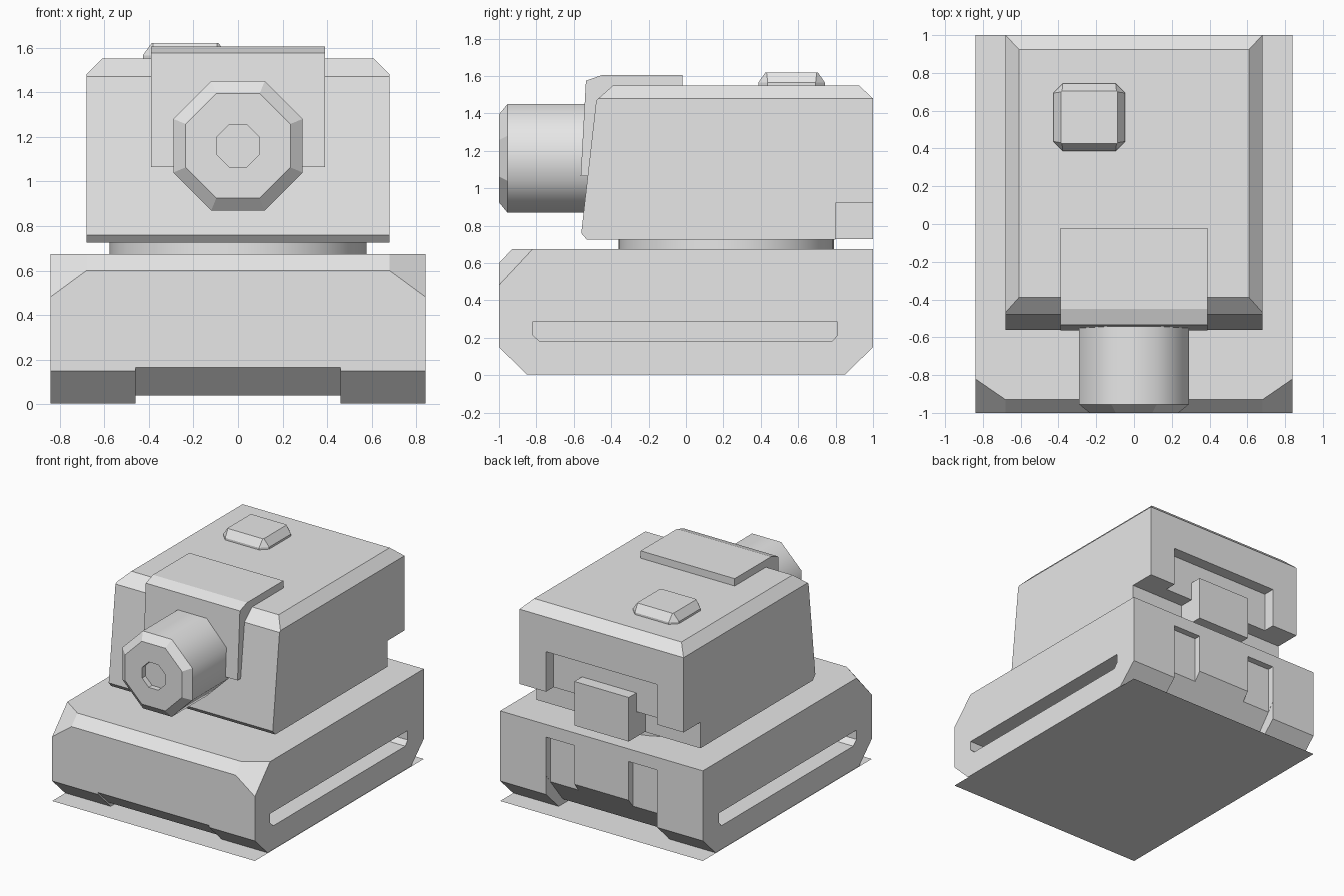
import bpy, bmesh, math
from mathutils import Vector

cube = bpy.data.objects.get("Cube")
if cube:
    bpy.data.objects.remove(cube, do_unlink=True)

grey = bpy.data.materials.new("plain_grey")
grey.use_nodes = True
GREY = (0.8, 0.8, 0.8, 1)
grey.diffuse_color = GREY
grey.node_tree.nodes["Principled BSDF"].inputs["Base Color"].default_value = GREY


def finish(name, bm):
    bmesh.ops.recalc_face_normals(bm, faces=bm.faces)
    mesh = bpy.data.meshes.new(name)
    bm.to_mesh(mesh)
    bm.free()
    mesh.materials.append(grey)
    obj = bpy.data.objects.new(name, mesh)
    bpy.context.collection.objects.link(obj)
    return obj


def loft(rings):
    """Skin a stack of matching rings and cap both ends."""
    bm = bmesh.new()
    loops = [[bm.verts.new(p) for p in ring] for ring in rings]
    for a, b in zip(loops, loops[1:]):
        for i in range(len(a)):
            j = (i + 1) % len(a)
            bm.faces.new((a[i], a[j], b[j], b[i]))
    bm.faces.new(loops[0])
    bm.faces.new(loops[-1])
    bmesh.ops.recalc_face_normals(bm, faces=bm.faces)
    return bm


def side_prism(profile, x0, x1):
    """Extrude a (y, z) profile across x."""
    return loft([[(x, y, z) for y, z in profile] for x in (x0, x1)])


def box(x0, x1, y0, y1, z0, z1):
    return side_prism([(y0, z0), (y1, z0), (y1, z1), (y0, z1)], x0, x1)


def slice_off(bm, point, normal):
    geom = bm.verts[:] + bm.edges[:] + bm.faces[:]
    bmesh.ops.bisect_plane(bm, geom=geom, plane_co=point, plane_no=normal, clear_outer=True)
    bmesh.ops.holes_fill(bm, edges=[e for e in bm.edges if e.is_boundary])


def cut(obj, name, bm):
    cutter = finish(name, bm)
    cutter.hide_render = True
    mod = obj.modifiers.new(name, "BOOLEAN")
    mod.operation = "DIFFERENCE"
    mod.solver = "EXACT"
    mod.object = cutter
    bpy.context.view_layer.objects.active = obj
    bpy.ops.object.modifier_apply(modifier=name)
    bpy.data.objects.remove(cutter, do_unlink=True)


# Ground sheet
sheet = bmesh.new()
sheet.faces.new([sheet.verts.new((x, y, 0)) for x, y in ((-.84, -1), (.84, -1), (.84, 1), (-.84, 1))])
finish("ground_sheet", sheet)

# Base block with sloped front corners
bm = side_prism([(-.85, .004), (.85, .004), (1, .15), (1, .675),
                 (-.93, .675), (-1, .6), (-1, .15)], -.84, .84)
for s in (-1, 1):
    a, b, c = Vector((s * .68, -.93, .675)), Vector((s * .84, -.82, .675)), Vector((s * .68, -1, .6))
    n = (b - a).cross(c - a)
    slice_off(bm, a, n if n.y < 0 else -n)
base = finish("base", bm)
cut(base, "underside_cut", side_prism([(-1.1, .261), (-.87, .04), (.8, .04), (1.1, .415),
                                       (1.1, -.1), (-1.1, -.1)], -.46, .46))
groove = [(-.82, .285), (-.82, .215), (-.78, .18), (.78, .18), (.81, .215), (.81, .285)]
for s in (-1, 1):
    cut(base, "groove_cut", side_prism(groove, s * .47, s * .9))
    cut(base, "back_slot_cut", box(s * .225, s * .459, .95, 1.1, .1, .58))

# Round neck
STEPS = 48
ring = [(.575 * math.cos(math.tau * i / STEPS), .215 + .575 * math.sin(math.tau * i / STEPS))
        for i in range(STEPS)]
bm = loft([[(x, y, z) for x, y in ring] for z in (.66, .74)])
for f in bm.faces:
    f.smooth = len(f.verts) == 4
finish("neck", bm)

# Head with chamfered roof, undercut and rear recess
bm = side_prism([(-.56, .76), (-.53, .725), (1, .725), (1, 1.48),
                 (.925, 1.55), (-.39, 1.55), (-.48, 1.47)], -.68, .68)
for s in (-1, 1):
    slice_off(bm, (s * .61, 0, 1.55), (s, 0, 1))
head = finish("head", bm)
cut(head, "undercut", box(-.8, .8, .8, 1.1, .6, .92))
cut(head, "rear_recess_cut", box(-.46, .46, .91, 1.1, .85, 1.22))
finish("rear_latch", box(-.225, .225, .78, 1, .73, 1.06))

# Bent plate over the front and roof
finish("front_bracket", side_prism([(-.563, 1.065), (-.535, 1.575), (-.45, 1.605), (-.02, 1.605),
                                    (-.02, 1.53), (-.38, 1.53), (-.46, 1.45), (-.5, 1.065)], -.39, .39))


# Eight-sided lens barrel with shallow bore
def octagon(apothem, y):
    r = apothem / math.cos(math.pi / 8)
    return [(r * math.cos(math.pi / 8 + i * math.pi / 4), y,
             1.16 + r * math.sin(math.pi / 8 + i * math.pi / 4)) for i in range(8)]


bm = loft([octagon(.29, -.45), octagon(.29, -.955), octagon(.235, -1),
           octagon(.095, -1), octagon(.095, -.96)])
for f in bm.faces:
    ys = [v.co.y for v in f.verts]
    f.smooth = max(ys) > -.5 and min(ys) < -.9
finish("lens_barrel", bm)


# Roof button
def button_ring(half_x, half_y, corner, z):
    pts = []
    for sx, sy in ((1, 1), (-1, 1), (-1, -1), (1, -1)):
        pair = [(sx * half_x, sy * (half_y - corner)), (sx * (half_x - corner), sy * half_y)]
        pts += pair if sx * sy > 0 else pair[::-1]
    return [(x - .237, y + .565, z) for x, y in pts]


finish("roof_button", loft([button_ring(.19, .178, .05, 1.54), button_ring(.19, .178, .05, 1.565),
                            button_ring(.15, .14, .006, 1.62)]))
